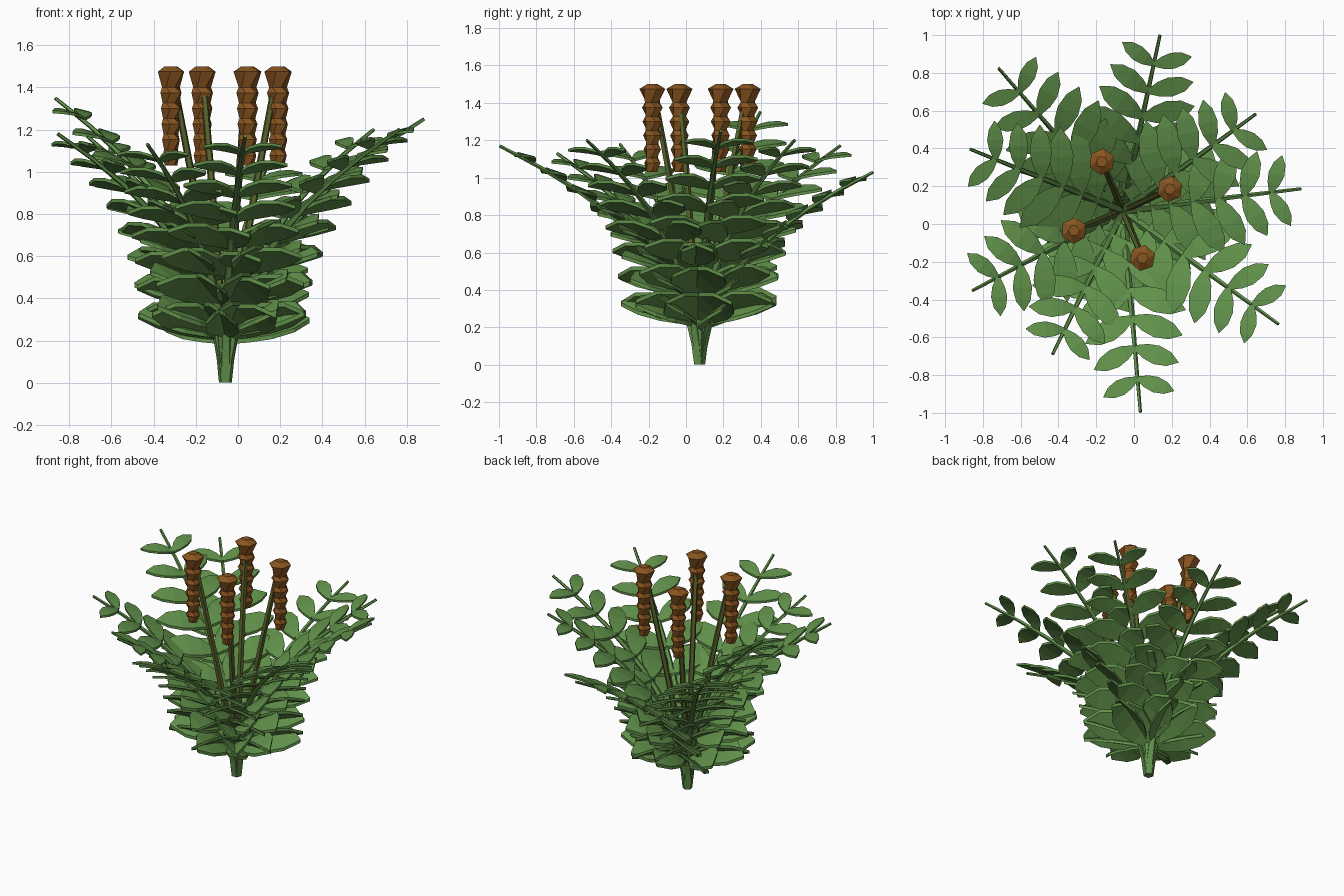
import bpy, math
from mathutils import Vector

if "Cube" in bpy.data.objects:
    bpy.data.objects.remove(bpy.data.objects["Cube"])

BASE = Vector((-0.06, 0.07, 0))
UP = Vector((0, 0, 1))


def material(name, rgb):
    m = bpy.data.materials.new(name)
    m.diffuse_color = (*rgb, 1)
    m.use_nodes = True
    m.node_tree.nodes["Principled BSDF"].inputs["Base Color"].default_value = m.diffuse_color
    return m


GREEN = material("leaf green", (0.118, 0.28, 0.068))
STALK = material("olive stalk", (0.095, 0.12, 0.024))
BROWN = material("seed head brown", (0.25, 0.09, 0.014))


def make_object(name, verts, faces, mat):
    me = bpy.data.meshes.new(name)
    me.from_pydata([tuple(v) for v in verts], [], faces)
    me.materials.append(mat)
    ob = bpy.data.objects.new(name, me)
    bpy.context.collection.objects.link(ob)
    return ob


def bridge(rings, n):
    """Quads between consecutive rings of n points, plus both end caps."""
    faces = [tuple(reversed(range(n)))]
    for k in range(rings - 1):
        for i in range(n):
            j = (i + 1) % n
            faces.append((k * n + i, k * n + j, (k + 1) * n + j, (k + 1) * n + i))
    faces.append(tuple((rings - 1) * n + i for i in range(n)))
    return faces


def tube(name, path, r0, r1, n, mat):
    verts = []
    last = len(path) - 1
    for k, p in enumerate(path):
        tan = (path[min(k + 1, last)] - path[max(k - 1, 0)]).normalized()
        if k == 0:
            tan = UP
        # Frame with side x other = tan, so faces point outwards
        side = tan.cross(Vector((0.31, 0.95, 0.02))).normalized()
        other = tan.cross(side)
        r = r0 + (r1 - r0) * k / last
        for i in range(n):
            a = 2 * math.pi * i / n
            verts.append(p + r * (math.cos(a) * side + math.sin(a) * other))
    return make_object(name, verts, bridge(len(path), n), mat)


# Leaf outline: position along the leaf, half width (both relative)
OUTLINE = ((0, 0.25), (0.25, 0.78), (0.5, 1.0), (0.78, 0.75), (1.0, 0.04))


def add_leaf(verts, faces, root, direction, length, tilt, lift):
    """A thin arched slab with a pointed outline."""
    width_dir = UP.cross(direction).normalized()
    start = len(verts)
    for s, w in OUTLINE:
        rise = lift * s + 0.28 * s * (1 - s)
        mid = root + direction * (s * length) + UP * length * rise
        half = (width_dir + UP * tilt) * (w * length * 0.21)
        thick = UP * (0.003 + 0.018 * length)
        verts.extend((mid - half - thick, mid + half - thick,
                      mid + half + thick, mid - half + thick))
    faces.extend(tuple(start + i for i in f) for f in bridge(len(OUTLINE), 4))


# Fronds: (compass angle, reach, tip height)
FRONDS = ((78, 0.95, 1.03), (131, 1.0, 1.17), (158, 0.87, 1.35),
          (208, 0.90, 1.18), (244, 0.845, 1.13), (275, 1.07, 1.17),
          (324, 1.02, 1.20), (7, 0.95, 1.25), (36, 0.87, 1.20))
PAIRS = 8

for number, (deg, reach, height) in enumerate(FRONDS, 1):
    a = math.radians(deg)
    out = Vector((math.cos(a), math.sin(a), 0))

    def point(t):
        return BASE + out * (reach * (0.13 * t + 0.87 * t ** 2.4)) + UP * (height * t)

    tube(f"frond_stem_{number}", [point(k / 10) for k in range(11)],
         0.032, 0.009, 5, GREEN)

    # Mirrored pairs of leaflets, shrinking towards the tip;
    # the outer edge of the lower ones is tilted upwards
    verts, faces = [], []
    for k in range(PAIRS):
        s = k / (PAIRS - 1)
        t = 0.19 + 0.73 * (1.25 * s - 0.25 * s * s)
        length = 0.40 - 0.195 * s + 0.1 * s * (1 - s)
        for side in (-1, 1):
            b = a + side * math.radians(66)
            add_leaf(verts, faces, point(t) + UP * 0.012,
                     Vector((math.cos(b), math.sin(b), 0)), length,
                     -side * (0.75 - 0.5 * s), 0.22 - 0.07 * s)
    make_object(f"frond_leaves_{number}", verts, faces, GREEN)

# Seed heads on leaning stalks
HEADS = ((-0.318, -0.035), (-0.17, 0.33), (0.19, 0.185), (0.045, -0.18))
SIDES, SEGMENTS = 6, 6
BOTTOM, TOP = 1.03, 1.475

for number, (x, y) in enumerate(HEADS, 1):
    lean = Vector((x, y, 0)) - BASE
    path = [BASE + lean * (0.9 * (k / 8) ** 1.15) + UP * (1.36 * k / 8)
            for k in range(1, 9)]
    tube(f"seed_stalk_{number}", path, 0.02, 0.017, 5, STALK)

    # Stacked flaring segments, each ring turned against the last
    rings = []
    step = (TOP - BOTTOM) / SEGMENTS
    for k in range(SEGMENTS):
        z = BOTTOM + k * step
        rings.append((z, 0.03 + 0.0025 * k))
        rings.append((z + step * 0.65, 0.044 + 0.003 * k))
    rings[-1] = (TOP, 0.07)
    rings.append((1.5, 0.03))
    verts = []
    for k, (z, r) in enumerate(rings):
        for i in range(SIDES):
            a = 2 * math.pi * (i + 0.5 * (k % 2)) / SIDES + number
            verts.append((x + r * math.cos(a), y + r * math.sin(a), z))
    make_object(f"seed_head_{number}", verts, bridge(len(rings), SIDES), BROWN)
